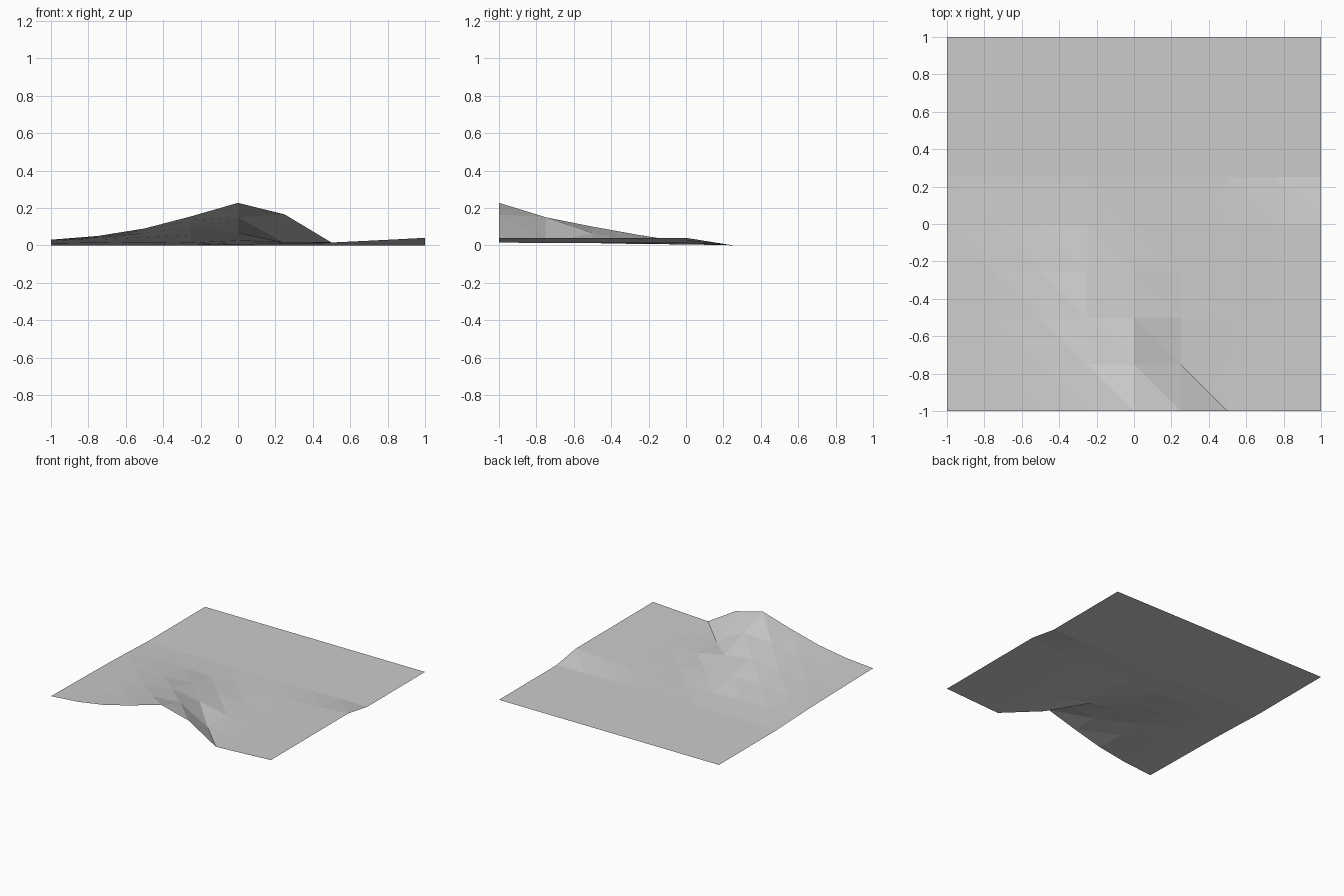
import bpy
import bmesh

cube = bpy.data.objects.get("Cube")
if cube:
    bpy.data.objects.remove(cube, do_unlink=True)

# One flat ground colour
ground = bpy.data.materials.new("ground_grey")
ground.use_nodes = True
colour = (0.6, 0.6, 0.6, 1)
ground.diffuse_color = colour
ground.node_tree.nodes["Principled BSDF"].inputs["Base Color"].default_value = colour

# Height rows in hundredths, front to back; every row behind these is level
STEP = 0.25
ROWS = [
    (3, 5, 9, 15.5, 22.7, 16.5, 1.5, 2.7, 4),
    (2.6, 4.3, 8, 13.5, 15, 1.2, 1.2, 2.6, 4),
    (2.2, 3.7, 6.5, 10, 6.5, 1.5, 1.2, 2.5, 4),
    (1.8, 3, 4.2, 5.5, 2.5, 0.7, 1.2, 2.5, 4),
    (1, 1.3, 1.6, 1.3, 0.5, 0.5, 1.2, 2.5, 4),
]


def height(row, col):
    return ROWS[row][col] / 100 if row < len(ROWS) else 0


# Triangulated terrain tile with a hill cut by the front edge
bm = bmesh.new()
grid = [[bm.verts.new((c * STEP - 1, r * STEP - 1, height(r, c)))
         for c in range(9)] for r in range(9)]
for r in range(8):
    for c in range(8):
        a, b = grid[r][c], grid[r][c + 1]
        d, e = grid[r + 1][c], grid[r + 1][c + 1]
        bm.faces.new((a, b, d))
        bm.faces.new((b, e, d))

mesh = bpy.data.meshes.new("terrain_tile")
bm.to_mesh(mesh)
bm.free()
mesh.materials.append(ground)
tile = bpy.data.objects.new("terrain_tile", mesh)
bpy.context.collection.objects.link(tile)
